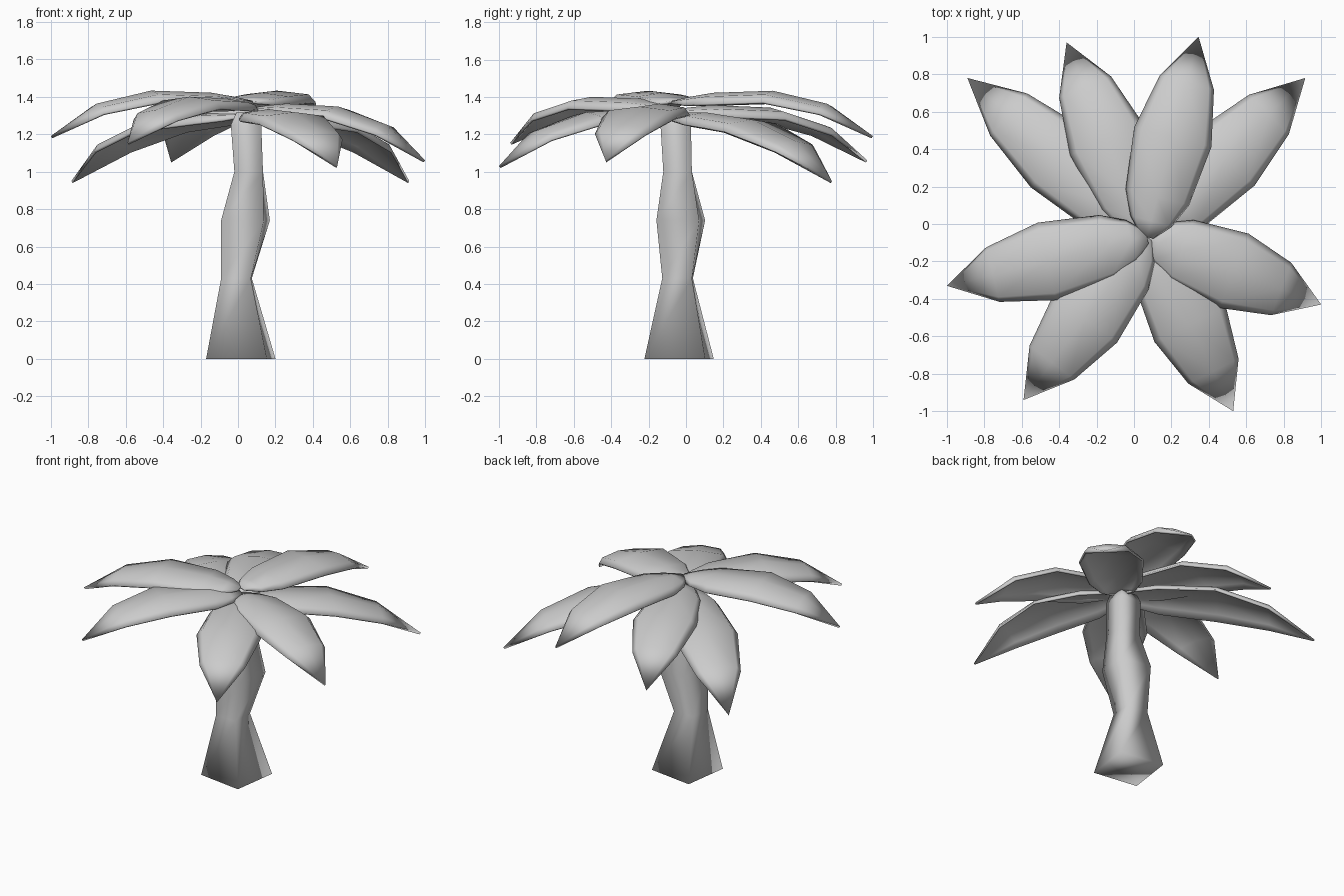
import bpy, bmesh
from math import cos, sin, radians
from mathutils import Vector

if "Cube" in bpy.data.objects:
    bpy.data.objects.remove(bpy.data.objects["Cube"])


def make_object(name, bm, angle):
    bmesh.ops.recalc_face_normals(bm, faces=bm.faces)
    me = bpy.data.meshes.new(name)
    bm.to_mesh(me)
    bm.free()
    ob = bpy.data.objects.new(name, me)
    bpy.context.collection.objects.link(ob)
    bpy.ops.object.select_all(action='DESELECT')
    ob.select_set(True)
    bpy.context.view_layer.objects.active = ob
    bpy.ops.object.shade_smooth_by_angle(angle=radians(angle))
    return ob


# Trunk: wobbly four-sided column, rings of (x, y, z, radius, turn)
rings = [(0.015, -0.037, 0.0, 0.232, 37), (-0.008, -0.045, 0.43, 0.112, 43),
         (0.04, -0.028, 0.74, 0.163, 37), (0.057, -0.045, 1.0, 0.108, 45),
         (0.043, -0.055, 1.25, 0.115, 45), (0.05, -0.055, 1.32, 0.08, 45)]
bm = bmesh.new()
loops = []
for x, y, z, r, turn in rings:
    loops.append([bm.verts.new((x + r * cos(radians(turn + 90 * i)),
                                y + r * sin(radians(turn + 90 * i)), z)) for i in range(4)])
for a, b in zip(loops, loops[1:]):
    for i in range(4):
        j = (i + 1) % 4
        bm.faces.new((a[i], a[j], b[j], b[i]))
bm.faces.new(loops[0])
bm.faces.new(loops[-1])
make_object("trunk", bm, 120)

# Frond shape: rows of (position along, half width, arch height), arched cross-section
rows = [(0.0, 0.035, 0.0), (0.08, 0.115, 0.035), (0.2, 0.175, 0.08),
        (0.5, 0.213, 0.148), (0.77, 0.15, 0.13), (1.0, 0.0, 0.0)]
section = [(-1, -0.06), (-0.82, -0.02), (0, 0), (0.82, -0.02), (1, -0.06)]


def frond(name, tip, base_z):
    base = Vector((0.07, -0.07, base_z))
    tip = Vector(tip)
    d = tip - base
    side = Vector((-d.y, d.x, 0)).normalized()
    bm = bmesh.new()
    grid = []
    for t, w, h in rows:
        centre = base + d * t + Vector((0, 0, h))
        k = min(1, w / 0.17)
        if w == 0:
            grid.append([bm.verts.new(centre)] * len(section))
        else:
            grid.append([bm.verts.new(centre + side * (u * w) + Vector((0, 0, dz * k)))
                         for u, dz in section])
    for a, b in zip(grid, grid[1:]):
        for i in range(len(section) - 1):
            quad = [a[i], b[i], b[i + 1], a[i + 1]]
            bm.faces.new(list(dict.fromkeys(quad)))
    ob = make_object(name, bm, 80)
    if ob.data.polygons[0].normal.z < 0:
        ob.data.flip_normals()
    mod = ob.modifiers.new("thickness", 'SOLIDIFY')
    mod.thickness = 0.014
    mod.offset = -1


# Crown of eight drooping fronds: tip point and height of the stem end
fronds = [((0.915, 0.78, 0.95), 1.31), ((0.345, 1.0, 1.19), 1.38),
          ((-0.36, 0.97, 1.06), 1.33), ((-0.89, 0.78, 0.95), 1.31),
          ((-1.0, -0.33, 1.19), 1.38), ((-0.59, -0.94, 1.155), 1.35),
          ((0.53, -1.0, 1.03), 1.31), ((1.0, -0.43, 1.06), 1.34)]
for n, (tip, base_z) in enumerate(fronds, 1):
    frond(f"frond_{n}", tip, base_z)
